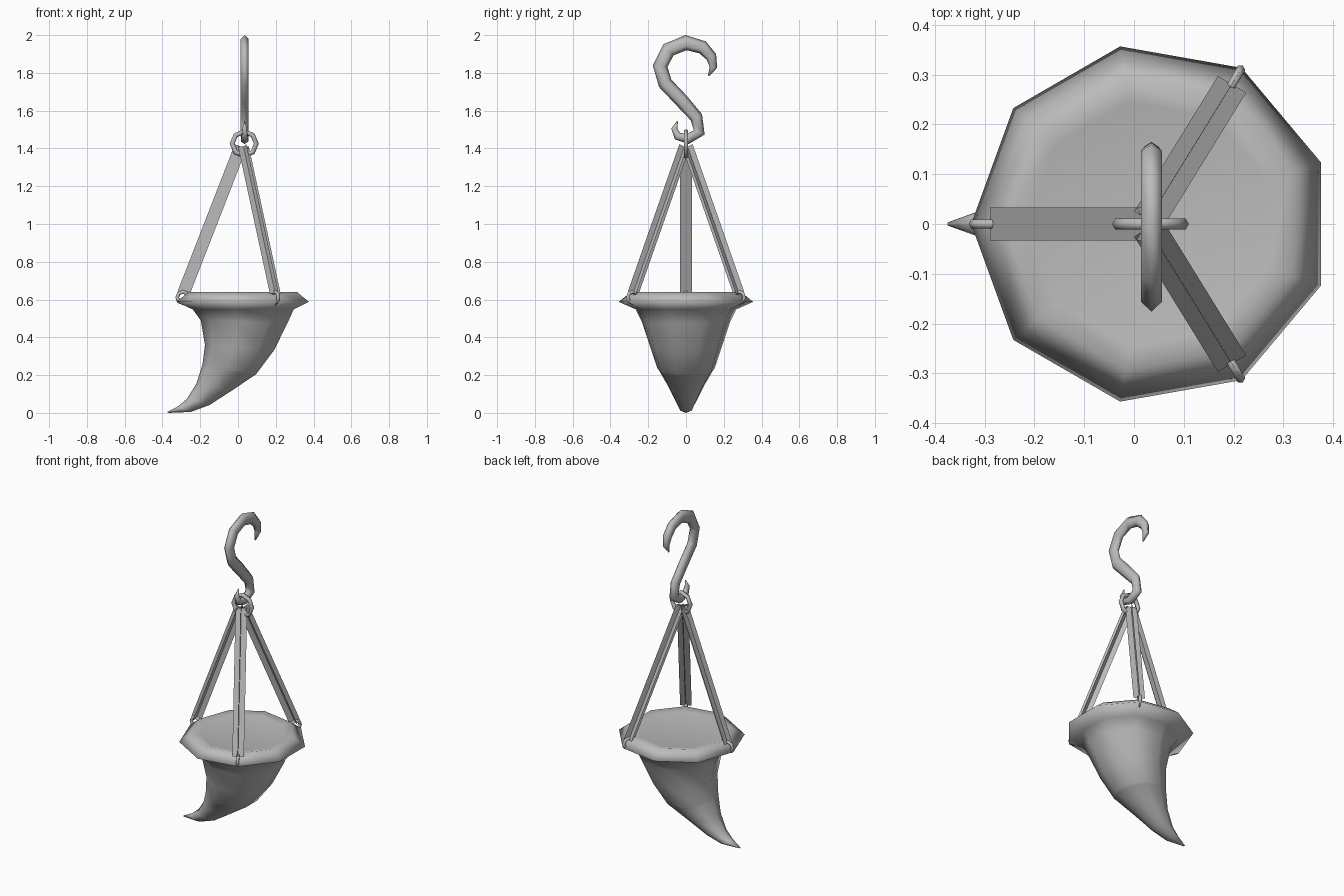
import bpy, bmesh, math
from mathutils import Vector

cube = bpy.data.objects.get("Cube")
if cube:
    bpy.data.objects.remove(cube)

CX = 0.035   # axis of the hook, ring and rim

grey = bpy.data.materials.new("grey metal")
grey.use_nodes = True
COLOR = (0.5, 0.5, 0.5, 1)
grey.diffuse_color = COLOR
grey.node_tree.nodes["Principled BSDF"].inputs["Base Color"].default_value = COLOR


def finish(name, bm, angle=None):
    if angle:
        bmesh.ops.recalc_face_normals(bm, faces=bm.faces)
    mesh = bpy.data.meshes.new(name)
    bm.to_mesh(mesh)
    bm.free()
    obj = bpy.data.objects.new(name, mesh)
    bpy.context.collection.objects.link(obj)
    mesh.materials.append(grey)
    if angle:
        bpy.ops.object.select_all(action='DESELECT')
        obj.select_set(True)
        bpy.context.view_layer.objects.active = obj
        bpy.ops.object.shade_smooth_by_angle(angle=math.radians(angle))


def loft(name, rings, angle, closed=False):
    """Skin a list of equal-sized point rings, capping open ends."""
    bm = bmesh.new()
    loops = [[bm.verts.new(p) for p in ring] for ring in rings]
    n = len(loops[0])
    pairs = list(zip(loops, loops[1:]))
    if closed:
        pairs.append((loops[-1], loops[0]))
    for a, b in pairs:
        for i in range(n):
            j = (i + 1) % n
            bm.faces.new((a[i], a[j], b[j], b[i]))
    if not closed:
        bm.faces.new(loops[0])
        bm.faces.new(loops[-1])
    finish(name, bm, angle)


def horn_ring(xl, zl, xr, zr, w, n=9):
    """Tilted nine-sided section between a left and a right point."""
    c20 = math.cos(math.radians(20))
    ring = []
    for i in range(n):
        a = math.radians(20 + 40 * i)
        t = (math.cos(a) + 1) / (1 + c20)
        ring.append((xl + (xr - xl) * t, w * math.sin(a), zl + (zr - zl) * t))
    return ring


def round_ring(r, z):
    c20 = math.cos(math.radians(20))
    return horn_ring(CX - r, z, CX + r * c20, z, r)


def torus(name, center, direction, major, minor, segs, sides=6):
    """Ring standing upright in the plane of the given direction."""
    d, up = Vector(direction).normalized(), Vector((0, 0, 1))
    side = d.cross(up)
    rings = []
    for i in range(segs):
        a = math.tau * i / segs
        out = d * math.cos(a) + up * math.sin(a)
        rings.append([Vector(center) + out * (major + minor * math.cos(b)) + side * minor * math.sin(b)
                      for b in (math.tau * k / sides for k in range(sides))])
    loft(name, rings, 70, closed=True)


# Curved horn with its flared rim, shallow lid and a small step above the tip
loft("horn_bowl", [
    round_ring(0.25, 0.63),
    round_ring(0.295, 0.64),
    round_ring(0.362, 0.588),
    horn_ring(-0.24, 0.548, 0.295, 0.548, 0.27),
    horn_ring(-0.197, 0.49, 0.262, 0.475, 0.238),
    horn_ring(-0.175, 0.36, 0.19, 0.33, 0.192),
    horn_ring(-0.188, 0.255, 0.096, 0.205, 0.153),
    horn_ring(-0.192, 0.245, 0.085, 0.197, 0.145),
    horn_ring(-0.22, 0.155, -0.03, 0.12, 0.095),
    horn_ring(-0.27, 0.075, -0.15, 0.042, 0.055),
    horn_ring(-0.315, 0.036, -0.25, 0.005, 0.035),
    horn_ring(-0.375, 0.005, -0.368, 0.0, 0.004),
], 130)

# S-shaped hook: y, z and half thickness along the path
PATH = [(0.12, 1.785, 0.004), (0.145, 1.83, 0.02), (0.134, 1.885, 0.029), (0.088, 1.935, 0.036),
        (0, 1.96, 0.04), (-0.093, 1.922, 0.04), (-0.137, 1.835, 0.039), (-0.11, 1.745, 0.038),
        (-0.025, 1.655, 0.037), (0.055, 1.565, 0.034), (0.07, 1.485, 0.031), (0.01, 1.45, 0.027),
        (-0.045, 1.465, 0.022), (-0.062, 1.505, 0.016), (-0.045, 1.545, 0.003)]
points = [Vector((CX, y, z)) for y, z, r in PATH]
hook = []
for i, p in enumerate(points):
    tangent = (points[min(i + 1, len(points) - 1)] - points[max(i - 1, 0)]).normalized()
    normal = tangent.cross(Vector((1, 0, 0)))
    r = PATH[i][2]
    wide = min(0.024, r * 0.85)
    hook.append([p + normal * r * math.cos(a) + Vector((wide * math.sin(a), 0, 0))
                 for a in (math.tau * k / 6 for k in range(6))])
loft("hook", hook, 100)

# Ring joining the hook and the straps
torus("top_ring", (0.033, 0, 1.425), (1, 0, 0), 0.064, 0.013, 8)

# Three straps of two crossed flat strips, each with a small ring at the rim
for name, deg in (("right", 180), ("back_left", 60), ("front_left", -60)):
    d = Vector((math.cos(math.radians(deg)), math.sin(math.radians(deg)), 0))
    low = Vector((CX, 0, 0.632)) + d * 0.324
    high = Vector((0.024, 0, 1.41)) + d * 0.01
    across = d.cross(Vector((0, 0, 1)))
    facing = (high - low).normalized().cross(across)
    bm = bmesh.new()
    for w in (across * 0.033, facing * 0.033):
        bm.faces.new([bm.verts.new(p) for p in (low - w, low + w, high + w, high - w)])
    finish("strap_" + name, bm)
    torus("rim_ring_" + name, Vector((CX, 0, 0.611)) + d * 0.327, d, 0.03, 0.01, 8)
